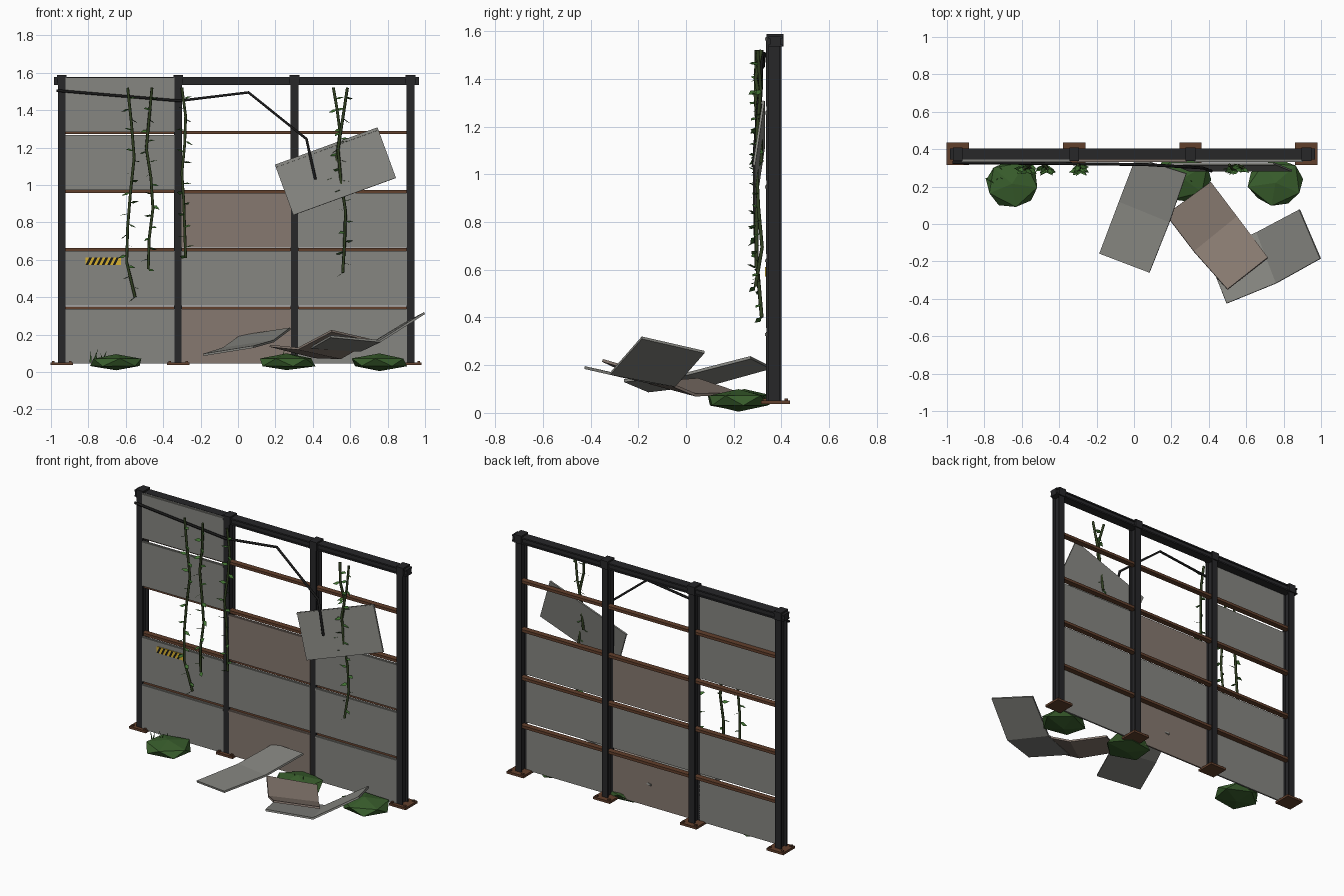
import bpy, bmesh, math, random
from mathutils import Vector, Matrix

if "Cube" in bpy.data.objects:
    bpy.data.objects.remove(bpy.data.objects["Cube"])

random.seed(4)

def material(name, r, g, b):
    m = bpy.data.materials.new(name)
    m.diffuse_color = (r, g, b, 1)
    m.use_nodes = True
    m.node_tree.nodes["Principled BSDF"].inputs["Base Color"].default_value = m.diffuse_color
    return m

DARK = material("dark_steel", .02, .02, .022)
RUST = material("rust", .12, .05, .025)
PANEL = material("panel_grey", .24, .24, .22)
WORN = material("panel_worn", .24, .19, .16)
MOSS = material("moss", .04, .11, .025)
STEM = material("stem", .03, .05, .015)
LEAF = material("leaf", .05, .16, .03)
YELLOW = material("yellow", .7, .45, .03)
BLACK = material("black", .01, .01, .01)

def mesh_object(name, verts, faces, mat):
    me = bpy.data.meshes.new(name)
    me.from_pydata([tuple(v) for v in verts], [], faces)
    me.materials.append(mat)
    ob = bpy.data.objects.new(name, me)
    bpy.context.collection.objects.link(ob)
    return ob

def box(name, lo, hi, mat):
    c = [(a + b) / 2 for a, b in zip(lo, hi)]
    bpy.ops.mesh.primitive_cube_add(size=1, location=c)
    ob = bpy.context.object
    ob.name = name
    ob.data.transform(Matrix.Diagonal([b - a for a, b in zip(lo, hi)] + [1]))
    ob.data.materials.append(mat)
    return ob

def tube(name, pts, radius, mat, sides=1):
    cu = bpy.data.curves.new(name, 'CURVE')
    cu.dimensions = '3D'
    cu.bevel_depth = radius
    cu.bevel_resolution = sides
    cu.use_fill_caps = True
    sp = cu.splines.new('POLY')
    sp.points.add(len(pts) - 1)
    for p, q in zip(sp.points, pts):
        p.co = (*q, 1)
    cu.materials.append(mat)
    ob = bpy.data.objects.new(name, cu)
    bpy.context.collection.objects.link(ob)
    return ob

# Posts: I-section columns with base plates, bolts and top caps
POSTS = [-.942, -.32, .302, .922]
W, D, T, WEB = .021, .032, .009, .005
half = [(-W, -D), (W, -D), (W, -D + T), (WEB, -D + T), (WEB, D - T), (W, D - T)]
outline = half + [(-x, -y) for x, y in half]
outline = half + [(W, D), (-W, D), (-W, D - T), (-WEB, D - T), (-WEB, -D + T), (-W, -D + T)]
for px in POSTS:
    n = len(outline)
    v = [(px + x, .369 + y, z) for z in (.05, 1.57) for x, y in outline]
    f = [(i, (i + 1) % n, n + (i + 1) % n, n + i) for i in range(n)]
    f += [tuple(range(n))[::-1], tuple(range(n, 2 * n))]
    mesh_object("post", v, f, DARK)
    box("base_plate", (px - .06, .315, .037), (px + .06, .435, .052), RUST)
    box("post_cap", (px - .026, .337, 1.535), (px + .026, .409, 1.588), DARK)
    for sx in (-.045, .045):
        for y in (.33, .42):
            box("bolt", (px + sx - .007, y - .007, .052), (px + sx + .007, y + .007, .06), RUST)

# Top beam: I-section made of two flanges and a web
box("top_beam_upper_flange", (-.985, .345, 1.569), (.967, .404, 1.578), DARK)
box("top_beam_lower_flange", (-.985, .345, 1.535), (.967, .404, 1.544), DARK)
box("top_beam_web", (-.985, .352, 1.544), (.967, .397, 1.569), DARK)

# Horizontal rails in every bay
for z in (.345, .657, .968, 1.284):
    for a, b in zip(POSTS, POSTS[1:]):
        box("rail", (a + .006, .352, z - .012), (b - .006, .388, z + .006), RUST)

# Cladding panels with a folded lip along the top
def panel(lo, hi, mat):
    box("wall_panel", lo, hi, mat)
    box("panel_lip", (lo[0], lo[1] - .004, hi[2] - .016), (hi[0], lo[1], hi[2] - .004), mat)

LAYOUT = [(0, 1, 3, 4), (0, 1, 2), (0, 1, 2)]
for bay, rows in enumerate(LAYOUT):
    for r in rows:
        z = .046 + r * .3095
        worn = (bay, r) in ((1, 0), (1, 2))
        panel((POSTS[bay] + .019, .336, z), (POSTS[bay + 1] - .019, .346, z + .292), WORN if worn else PANEL)

# Loose panel hanging at an angle
loose = box("loose_panel", (-.292, -.005, -.145), (.292, .005, .145), PANEL)
lip = box("loose_panel_lip", (-.292, -.009, .129), (.292, -.005, .141), PANEL)
turn = Matrix.Translation((.521, .305, 1.073)) @ Matrix.Rotation(math.radians(-20), 4, 'Y') @ Matrix.Rotation(math.radians(-8), 4, 'X')
for ob in (loose, lip):
    ob.matrix_world = turn @ ob.matrix_world

# Fallen panels, each folded once across the middle
FALLEN = [
    [(.01, .355, .19), (.28, .27, .232), (-.08, .12, .125), (.19, .01, .165), (-.185, -.158, .092), (.083, -.26, .135)],
    [(.17, .05, .14), (.41, .225, .08), (.32, -.147, .125), (.55, .04, .075), (.5, -.35, .22), (.715, -.18, .17)],
    [(.39, -.16, .13), (.495, -.425, .19), (.655, -.045, .115), (.76, -.317, .165), (.885, .077, .255), (.997, -.185, .315)],
]
for pts, mat in zip(FALLEN, (PANEL, WORN, PANEL)):
    ob = mesh_object("fallen_panel", pts, [(0, 2, 3, 1), (2, 4, 5, 3)], mat)
    s = ob.modifiers.new("thickness", 'SOLIDIFY')
    s.thickness = .012
    s.offset = 0

# Hazard strip: yellow plate with slanted black stripes
box("hazard_plate", (-.815, .331, .572), (-.625, .336, .612), YELLOW)
for i in range(6):
    x = -.815 + i * .029
    mesh_object("hazard_stripe", [(x, .330, .572), (x + .014, .330, .572), (x + .034, .330, .612), (x + .02, .330, .612)], [(0, 1, 2, 3)], BLACK)

# Torn cable
tube("cable", [(-.97, .328, 1.505), (-.315, .322, 1.45), (.056, .318, 1.495), (.366, .3, 1.246), (.414, .283, 1.03)], .008, BLACK)

# Hanging vines with leaves: x positions from top to bottom, and height range
VINES = [
    ((-.59, -.57, -.555, -.575, -.59, -.595, -.55), 1.52, .4),
    ((-.46, -.475, -.49, -.465, -.455, -.475, -.48), 1.52, .55),
    ((-.3, -.28, -.285, -.3, -.29, -.285, -.28), 1.52, .61),
    ((.51, .53, .545, .53, .515), 1.52, 1.05),
    ((.585, .56, .535, .55, .575, .57, .56), 1.52, .53),
]
lv, lf = [], []
for xs, top, bottom in VINES:
    n = len(xs) - 1
    pts = [Vector((x, .308 + random.uniform(-.02, .012), top + (bottom - top) * i / n)) for i, x in enumerate(xs)]
    tube("vine", pts, .008, STEM)
    count = int((top - bottom) / .055)
    for k in range(1, count + 1):
        t = k / count * n
        i = min(int(t), n - 1)
        p = pts[i].lerp(pts[i + 1], t - i)
        a = (0 if k % 2 else math.pi) + random.uniform(-.9, .9)
        out = Vector((math.cos(a), -abs(math.sin(a)), random.uniform(-.6, .3))).normalized()
        side = out.cross(Vector((0, 0, 1))).normalized()
        side = (side + Vector((0, 0, random.uniform(-.8, .8)))).normalized() * .013
        b = len(lv)
        lv += [p, p + out * .022 + side, p + out * .05, p + out * .022 - side]
        lf += [(b, b + 1, b + 2, b + 3)]
mesh_object("vine_leaves", lv, lf, LEAF)

# Low-poly moss mounds
for cx, cy in ((-.652, .215), (.26, .245), (.757, .22)):
    bpy.ops.mesh.primitive_ico_sphere_add(subdivisions=1, radius=1, location=(cx, cy, .052))
    ob = bpy.context.object
    ob.name = "moss_mound"
    ob.data.transform(Matrix.Diagonal((.165, .14, .046, 1)) @ Matrix.Rotation(random.uniform(0, 6), 4, 'Z'))
    for v in ob.data.vertices:
        v.co *= random.uniform(.9, 1.05)
        v.co.z = max(v.co.z, -.047)
    ob.data.materials.append(MOSS)

# Grass blades beside the first and second mounds
for k in range(10):
    x, y = (-.74 if k < 6 else .25) + random.uniform(-.05, .05), .27 + random.uniform(-.04, .04)
    mesh_object("grass_blade", [(x - .006, y, .05), (x + .006, y, .05), (x + random.uniform(-.03, .03), y - .02, random.uniform(.09, .13))], [(0, 1, 2)], LEAF)
